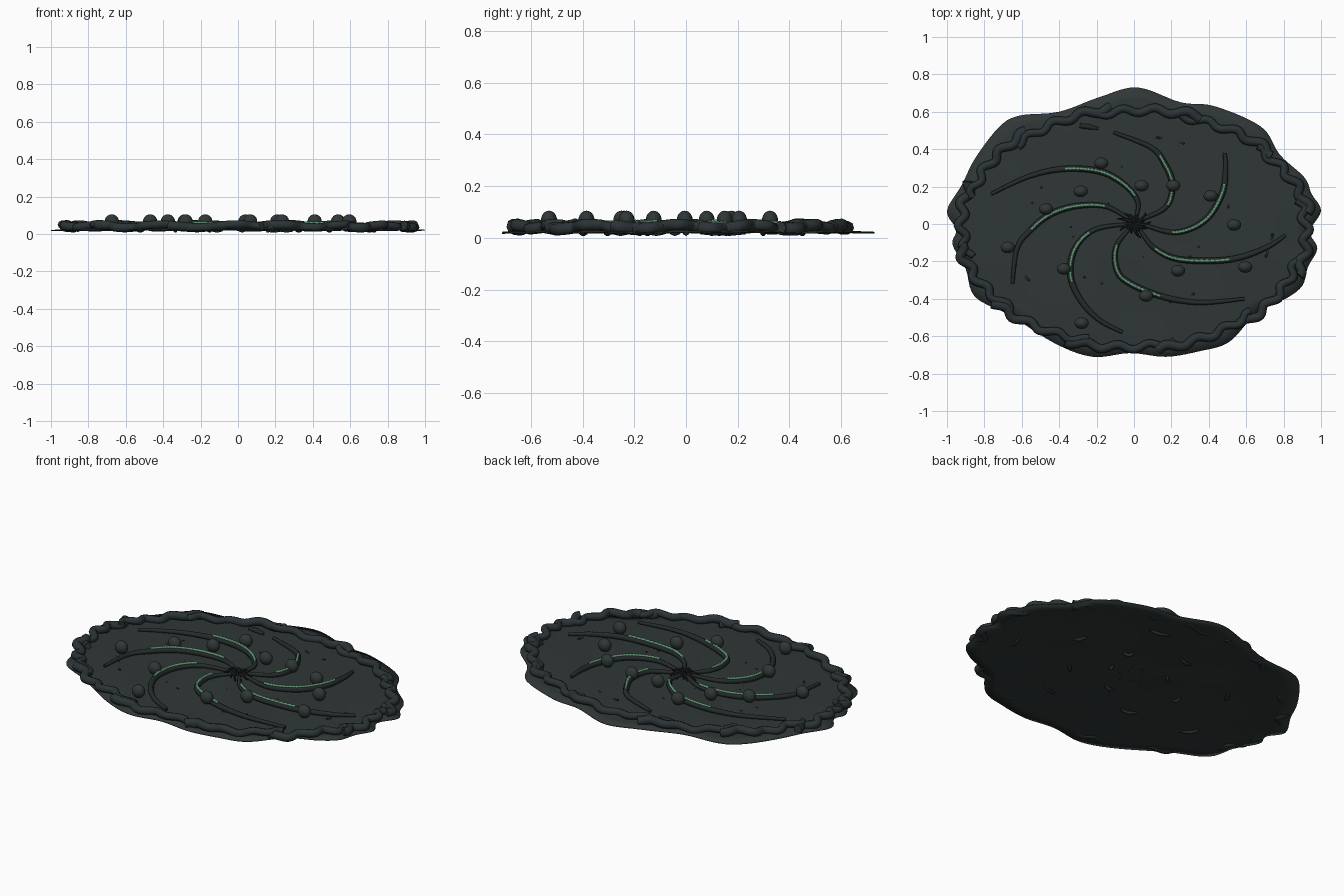
import bpy, bmesh, math, random
from mathutils import Vector

if "Cube" in bpy.data.objects:
    bpy.data.objects.remove(bpy.data.objects["Cube"])

random.seed(4)


def material(name, rgb):
    m = bpy.data.materials.new(name)
    m.diffuse_color = (*rgb, 1)
    m.use_nodes = True
    m.node_tree.nodes["Principled BSDF"].inputs["Base Color"].default_value = m.diffuse_color
    return m


SLATE = material("dark slate", (0.029, 0.038, 0.037))
ROOT = material("blue slate", (0.024, 0.033, 0.036))
VEIN = material("charcoal", (0.018, 0.024, 0.024))
BLACK = material("near black", (0.007, 0.009, 0.009))
GREEN = material("moss green", (0.12, 0.30, 0.18))


def smooth_path(pts, steps, closed=False):
    """Catmull-Rom points through a short list."""
    pts = [Vector(p) for p in pts]
    n = len(pts)
    get = (lambda i: pts[i % n]) if closed else (lambda i: pts[max(0, min(n - 1, i))])
    out = []
    for i in range(n if closed else n - 1):
        a, b, c, d = (get(i + k) for k in (-1, 0, 1, 2))
        for s in range(steps):
            t = s / steps
            out.append(0.5 * (2 * b + (c - a) * t + (2 * a - 5 * b + 4 * c - d) * t * t
                              + (3 * b - a - 3 * c + d) * t ** 3))
    if not closed:
        out.append(pts[-1])
    return out


def tube(name, pts, radii, mat, sides=2):
    """Round tube along 3D points, with one radius per point."""
    cu = bpy.data.curves.new(name, 'CURVE')
    cu.dimensions = '3D'
    cu.bevel_depth = 1.0
    cu.bevel_resolution = sides
    cu.use_fill_caps = True
    sp = cu.splines.new('POLY')
    sp.points.add(len(pts) - 1)
    for q, p, r in zip(sp.points, pts, radii):
        q.co = (*p, 1)
        q.radius = r
    sp.use_smooth = True
    cu.materials.append(mat)
    ob = bpy.data.objects.new(name, cu)
    bpy.context.collection.objects.link(ob)
    bpy.ops.object.select_all(action='DESELECT')
    ob.select_set(True)
    bpy.context.view_layer.objects.active = ob
    bpy.ops.object.convert(target='MESH')
    return ob


def ground(x, y):
    """Height of the gently domed sheet."""
    r2 = min(1, x * x + (y / 0.72) ** 2)
    return 0.020 + 0.012 * (1 - r2) + 0.002 * math.sin(9 * x + 4 * y) * math.sin(11 * y)


# Thin sheet with a scalloped outline
outline = smooth_path([
    (.02, .73), (.25, .65), (.43, .63), (.68, .52), (.78, .37), (.91, .25), (.95, .16), (1, .07),
    (.94, -.04), (.98, -.13), (.93, -.23), (.90, -.33), (.81, -.40), (.66, -.47), (.51, -.63),
    (.35, -.68), (.17, -.71), (-.02, -.69), (-.22, -.71), (-.42, -.64), (-.66, -.49), (-.85, -.39),
    (-.90, -.24), (-.97, -.11), (-.95, -.03), (-1, .07), (-.92, .21), (-.85, .35), (-.72, .52),
    (-.61, .58), (-.40, .60), (-.18, .68)], 5, True)
bm = bmesh.new()
center = bm.verts.new((0, 0, ground(0, 0)))
prev = None
for k in range(1, 13):
    f = k / 12
    ring = [bm.verts.new((p.x * f, p.y * f, ground(p.x * f, p.y * f))) for p in outline]
    for i in range(len(ring)):
        j = (i + 1) % len(ring)
        if prev:
            bm.faces.new((prev[j], prev[i], ring[i], ring[j]))
        else:
            bm.faces.new((center, ring[j], ring[i]))
    prev = ring
bmesh.ops.reverse_faces(bm, faces=[f for f in bm.faces])
bmesh.ops.recalc_face_normals(bm, faces=bm.faces[:])
me = bpy.data.meshes.new("leaf_sheet")
bm.to_mesh(me)
bm.free()
me.shade_smooth()
me.materials.append(SLATE)
sheet = bpy.data.objects.new("leaf_sheet", me)
bpy.context.collection.objects.link(sheet)
solid = sheet.modifiers.new("thickness", 'SOLIDIFY')
solid.thickness = 0.005
solid.offset = 0

# Overlapping wavy roots around the rim
COUNT = 12
for k in range(COUNT):
    start = 2 * math.pi * (k + 0.25) / COUNT
    span = 2 * math.pi / COUNT * 1.22
    phase = random.uniform(0, 6.28)
    pts, radii = [], []
    for i in range(41):
        t = i / 40
        a = start + span * t
        grow = 1 + 0.04 * (0.5 - t) + 0.022 * math.sin(34 * a + phase)
        pts.append((0.925 * grow * math.cos(a), -0.025 + 0.635 * grow * math.sin(a),
                    0.043 + 0.008 * math.sin(14 * a + phase) + 0.004 * (t - 0.5)))
        radii.append(0.026 - 0.007 * t)
    tube("rim_root", pts, radii, ROOT)

# Spiral veins: path from the middle outward, then the green stretch as path fractions
arms = [
    ([(.03, .02), (.17, .09), (.205, .21), (.165, .32), (.09, .41), (-.11, .49)], .22, .70),
    ([(.04, 0), (.22, -.045), (.38, .02), (.47, .16), (.49, .29), (.485, .38)], .19, .68),
    ([(.03, -.03), (.11, -.13), (.25, -.19), (.51, -.19), (.70, -.13), (.81, -.06)], .20, .60),
    ([(-.02, -.02), (-.09, -.11), (-.10, -.21), (-.05, -.30), (.14, -.385), (.35, -.42), (.59, -.40)],
     .18, .67),
    ([(-.03, 0), (-.21, -.03), (-.315, -.13), (-.34, -.27), (-.29, -.40), (-.19, -.51), (-.06, -.58)],
     .20, .55),
    ([(-.03, .03), (-.155, .095), (-.315, .095), (-.45, .05), (-.55, -.03), (-.625, -.13),
      (-.65, -.32)], .17, .67),
    ([(.01, .03), (.02, .12), (-.05, .21), (-.18, .28), (-.37, .295), (-.56, .255), (-.765, .16)],
     .22, .67),
]
for path, g0, g1 in arms:
    flat = smooth_path(path, 10)
    n = len(flat) - 1
    pts = [(p.x, p.y, ground(p.x, p.y) + 0.014) for p in flat]
    tube("spiral_vein", pts, [0.009 + 0.008 * math.sin(math.pi * i / n) for i in range(n + 1)], VEIN)
    # Beaded glowing ridge along the vein crest
    part = smooth_path(flat[int(g0 * n):int(g1 * n) + 1], 3)
    crest = [(p.x, p.y, ground(p.x, p.y) + 0.030) for p in part]
    tube("green_ridge", crest, [0.0085 if i % 3 else 0.006 for i in range(len(part))], GREEN, 1)

# Loose outer vein at the back
loose = [(-.29, .525), (-.24, .52), (-.19, .51)]
tube("outer_vein", [(x, y, ground(x, y) + 0.009) for x, y in loose], [0.012, 0.014, 0.007], VEIN)

# Knot of small dark shoots in the middle
for k in range(14):
    a = 2 * math.pi * k / 14 + random.uniform(-0.15, 0.15)
    length = random.uniform(0.06, 0.105)
    pts = [(length * t * math.cos(a + 0.5 * t), 0.85 * length * t * math.sin(a + 0.5 * t),
            0.040 + 0.022 * math.sin(math.pi * t) - 0.012 * t) for t in (0, .25, .5, .75, 1)]
    tube("center_shoot", pts, [0.010, 0.009, 0.008, 0.005, 0.002], BLACK, 1)

# Short root tips reaching below the sheet
for k in range(14):
    a = 2.4 * k
    r = 0.16 + 0.045 * k
    pts = [(r * math.cos(a + d), 0.72 * r * math.sin(a + d), z)
           for d, z in ((-.12, .032), (-.05, .020), (0, .016), (.05, .020), (.12, .032))]
    tube("under_root", pts, [0.005, 0.009, 0.010, 0.009, 0.005], VEIN, 1)

# Round buds resting on the sheet
buds = [(-.175, .325), (.04, .205), (.21, .205), (.41, .15), (-.285, .175), (-.47, .08), (-.675, -.125),
        (-.375, -.24), (.535, -.005), (.595, -.23), (.235, -.25), (.065, -.385), (-.28, -.53)]
for x, y in buds:
    bpy.ops.mesh.primitive_uv_sphere_add(segments=20, ring_count=12, radius=1, location=(x, y, 0.068))
    bud = bpy.context.object
    bud.name = "bud"
    bud.scale = (0.038, 0.031, 0.037)
    bud.data.materials.append(SLATE)
    bud.data.shade_smooth()
